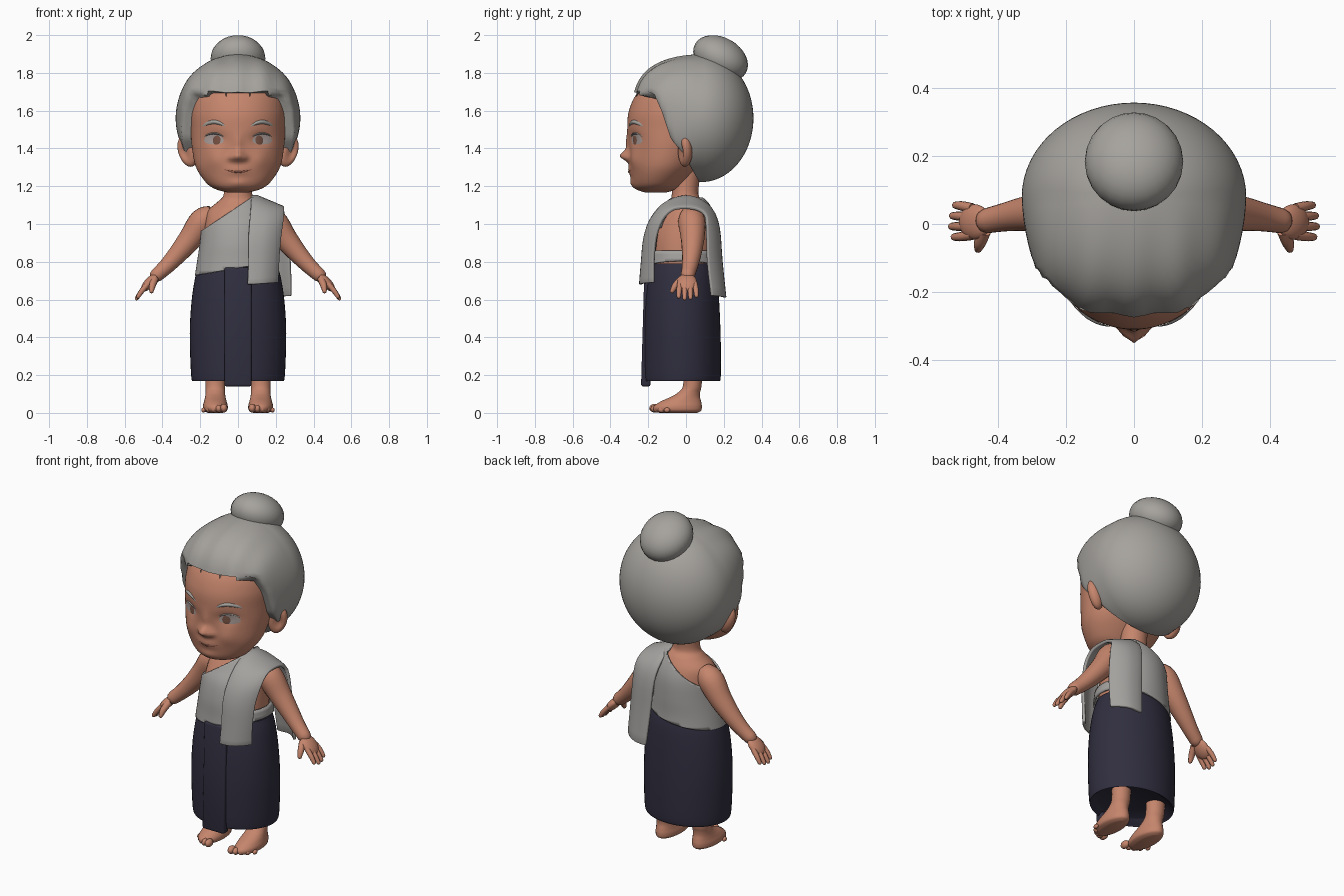
import bpy, bmesh
from math import sin, cos, pi, exp, radians
from mathutils import Vector, Matrix
from mathutils.bvhtree import BVHTree

if "Cube" in bpy.data.objects:
    bpy.data.objects.remove(bpy.data.objects["Cube"])


def material(name, r, g, b):
    m = bpy.data.materials.new(name)
    m.use_nodes = True
    m.diffuse_color = (r, g, b, 1)
    m.node_tree.nodes["Principled BSDF"].inputs["Base Color"].default_value = (r, g, b, 1)
    return m


SKIN = material("warm skin", .56, .235, .15)
HAIR = material("grey hair", .38, .365, .34)
CLOTH = material("grey cloth", .37, .36, .345)
NAVY = material("navy cloth", .03, .028, .05)
LIP = material("lip line", .30, .11, .075)
WHITE = material("eye white", .42, .35, .33)
IRIS = material("brown iris", .2, .09, .06)


def finish(name, bm, mat, angle=60):
    bmesh.ops.recalc_face_normals(bm, faces=bm.faces)
    mesh = bpy.data.meshes.new(name)
    bm.to_mesh(mesh)
    bm.free()
    mesh.materials.append(mat)
    ob = bpy.data.objects.new(name, mesh)
    bpy.context.collection.objects.link(ob)
    bpy.ops.object.select_all(action='DESELECT')
    ob.select_set(True)
    bpy.context.view_layer.objects.active = ob
    bpy.ops.object.shade_smooth_by_angle(angle=radians(angle))
    return ob


def smooth_path(rows, steps):
    """Catmull-Rom interpolation of tuples."""
    out = []
    for i in range(len(rows) - 1):
        a, b, c, d = (Vector(rows[max(0, min(len(rows) - 1, j))]) for j in range(i - 1, i + 3))
        for k in range(steps):
            t = k / steps
            out.append(b + (c - a) * t / 2 + (2 * a - 5 * b + 4 * c - d) * t * t / 2
                       + (3 * b - a - 3 * c + d) * t ** 3 / 2)
    return out + [Vector(rows[-1])]


def skin_rings(rings):
    bm = bmesh.new()
    loops = [[bm.verts.new(p) for p in ring] for ring in rings]
    n = len(loops[0])
    for a, b in zip(loops, loops[1:]):
        for i in range(n):
            bm.faces.new((a[i], a[(i + 1) % n], b[(i + 1) % n], b[i]))
    bm.faces.new(loops[0])
    bm.faces.new(loops[-1])
    return bm


def loft(rows, cx=0, segs=32, steps=5):
    """Stacked ellipses from (z, half width, front y, back y)."""
    rings = []
    for z, rx, yf, yb in smooth_path(rows, steps):
        rings.append([(cx + rx * cos(2 * pi * i / segs),
                       (yf + yb) / 2 + (yb - yf) / 2 * sin(2 * pi * i / segs), z)
                      for i in range(segs)])
    return skin_rings(rings)


def tube(rows, segs=14, steps=4):
    """Round limb along (x, y, z, radius) points, with rounded tip."""
    pts = smooth_path(rows, steps)
    rings = []
    for i, p in enumerate(pts):
        way = (pts[min(i + 1, len(pts) - 1)] - pts[max(i - 1, 0)]).xyz
        q = way.to_track_quat('Z', 'Y')
        rings.append([p.xyz + q @ Vector((cos(2 * pi * k / segs), sin(2 * pi * k / segs), 0)) * p.w
                      for k in range(segs)])
    for f, shrink in ((.5, .85), (.85, .5), (1, .1)):
        rings.append([p.xyz + way.normalized() * p.w * f + (Vector(v) - p.xyz) * shrink
                      for v in rings[len(pts) - 1]])
    return skin_rings(rings)


def ball(center, radii, rot=Matrix(), u=24, v=16):
    bm = bmesh.new()
    m = Matrix.Translation(center) @ rot @ Matrix.Diagonal((*radii, 1))
    bmesh.ops.create_uvsphere(bm, u_segments=u, v_segments=v, radius=1, matrix=m)
    return bm


# Head, with the features pushed out of the front
bm = loft([(1.168, .06, -.22, -.1), (1.185, .12, -.265, -.05), (1.22, .17, -.285, -.01),
           (1.3, .222, -.295, .06), (1.4, .243, -.3, .12), (1.5, .25, -.31, .18),
           (1.6, .252, -.302, .2), (1.7, .23, -.252, .2), (1.77, .15, -.15, .14)], segs=96, steps=9)
BUMPS = [(0, 1.36, .03, .028, .05), (0, 1.42, .02, .05, .015), (.036, 1.35, .016, .016, .02),
         (0, 1.285, .06, .03, .012), (0, 1.215, .05, .025, .01), (.12, 1.34, .05, .05, .012),
         (.12, 1.45, .05, .035, -.016)]
for vert in bm.verts:
    if vert.co.y < -.1:
        x, z = abs(vert.co.x), vert.co.z
        vert.co.y -= sum(h * exp(-((x - bx) / sx) ** 2 - ((z - bz) / sz) ** 2)
                         for bx, bz, sx, sz, h in BUMPS)
face = BVHTree.FromBMesh(bm)
finish("head", bm, SKIN)


def plate(name, cx, cz, rx, rz, bend, lift, mat):
    """Thin lens laid on the face."""
    rings = []
    for r in (1, .8, .5, .2, .02):
        ring = []
        for i in range(24):
            u, w = r * cos(2 * pi * i / 24), r * sin(2 * pi * i / 24)
            x, z = cx + rx * u, cz + rz * w + bend * u * u
            hit = face.ray_cast(Vector((x, -1, z)), Vector((0, 1, 0)))[0]
            ring.append((x, hit.y - .001 - lift * (1 - r * r), z))
        rings.append(ring)
    bm = skin_rings(rings)
    bm.faces.ensure_lookup_table()
    bm.faces.remove(bm.faces[-2])
    finish(name, bm, mat)


plate("mouth", 0, 1.275, .075, .005, .016, .003, LIP)
for s, side in ((1, "left"), (-1, "right")):
    plate(side + "_eye", s * .128, 1.45, .052, .028, -.008, .004, WHITE)
    plate(side + "_iris", s * .115, 1.446, .027, .026, 0, .007, IRIS)
    plate(side + "_eyelid", s * .128, 1.48, .055, .005, -.02, .008, HAIR)
    plate(side + "_eyebrow", s * .128, 1.54, .06, .011, -.022, .009, HAIR)

    # Ear with a hollowed outer side
    rot = Matrix.Rotation(s * radians(18), 4, 'Y') @ Matrix.Rotation(s * radians(25), 4, 'Z')
    bm = ball((s * .268, -.008, 1.385), (.05, .04, .085), rot)
    for vert in bm.verts:
        d = rot.inverted() @ (vert.co - Vector((s * .268, -.008, 1.385)))
        if d.y < 0:
            vert.co.y += .03 * exp(-(d.x / .028) ** 2 - (d.z / .05) ** 2)
    finish(side + "_ear", bm, SKIN)

# Hair: a full mass pulled back behind the hairline
LINE = [(1.2, .08), (1.24, .06), (1.38, -.02), (1.45, -.08), (1.6, -.13), (1.69, -.17)]
bm = bmesh.new()
bmesh.ops.create_uvsphere(bm, u_segments=64, v_segments=56, radius=1)
for vert in bm.verts:
    d = vert.co.copy()
    front = max(0, -d.y)
    n = 2 + .8 * front
    d /= sum(abs(c) ** n for c in d) ** (1 / n)
    d *= 1 + .018 * front * cos(16 * d.x)
    co = Vector((d.x * .33, .08 + d.y * (.36 if d.y < 0 else .277), 1.56 + d.z * .338))
    if co.z < 1.685 + .012 * cos(50 * co.x):
        for (z0, y0), (z1, y1) in zip(LINE, LINE[1:]):
            if z0 <= co.z < z1 or z1 == 1.69 and co.z >= z1:
                co.y = max(co.y, y0 + (y1 - y0) * min(1, (co.z - z0) / (z1 - z0)))
    vert.co = co
finish("hair", bm, HAIR, 80)
finish("hair_bun", ball((0, .183, 1.877), (.145, .155, .11), Matrix.Rotation(radians(-30), 4, 'X')), HAIR)
finish("bun_base", tube([(0, .09, 1.74, .13), (0, .125, 1.8, .105), (0, .15, 1.83, .1)]), HAIR)

# Body and neck
finish("torso", loft([(.74, .19, -.18, .14), (.9, .185, -.185, .15), (1, .175, -.165, .145),
                      (1.07, .16, -.12, .125), (1.12, .105, -.085, .095), (1.16, .075, -.075, .065),
                      (1.28, .075, -.07, .08)]), SKIN)

# Wrapped top, cut along the slanting neckline and hem
bm = loft([(.7, .232, -.222, .176), (.8, .217, -.212, .167), (.9, .202, -.206, .166),
           (1, .191, -.182, .16), (1.07, .176, -.137, .141), (1.14, .118, -.095, .107)], segs=64)
for point, normal in (((.07, 0, 1.14), (-.667, 0, 1)), ((-.22, 0, .73), (.17, 0, -1))):
    bmesh.ops.bisect_plane(bm, geom=bm.verts[:] + bm.edges[:] + bm.faces[:],
                           plane_co=point, plane_no=normal, clear_outer=True)
open_side = [f for f in bm.faces if f.calc_center_median().x > .13 and f.calc_center_median().z > .86]
bmesh.ops.delete(bm, geom=open_side, context='FACES')
ob = finish("wrapped_top", bm, CLOTH)
mod = ob.modifiers.new("thickness", 'SOLIDIFY')
mod.thickness = .01

# Sash over the left shoulder: x, y, z, half width, outer edge shift in y and z
SASH = [(.13, -.24, .68, .08, .07, .01), (.135, -.23, .8, .08, .06, .01),
        (.14, -.218, .92, .085, .06, .01), (.15, -.185, 1.02, .088, .06, 0),
        (.155, -.12, 1.1, .086, .04, -.03), (.155, -.03, 1.14, .086, 0, -.055),
        (.155, .05, 1.135, .086, 0, -.055), (.16, .13, 1.08, .085, -.03, -.03),
        (.175, .17, .98, .085, -.06, 0), (.19, .185, .8, .085, -.07, 0),
        (.2, .205, .61, .08, -.07, .01)]
bm = bmesh.new()
grid = []
for x, y, z, hw, ty, tz in smooth_path(SASH, 3):
    grid.append([bm.verts.new((x + hw * t, y + ty * max(0, t + .4) ** 2 / 1.96,
                               z + tz * max(0, t + .6) / 1.6)) for t in (-1, -.6, -.2, .2, .6, 1)])
for a, b in zip(grid, grid[1:]):
    for i in range(5):
        bm.faces.new((a[i], a[i + 1], b[i + 1], b[i]))
ob = finish("shoulder_sash", bm, CLOTH)
mod = ob.modifiers.new("thickness", 'SOLIDIFY')
mod.thickness, mod.offset = .018, 0
mod = ob.modifiers.new("soft edge", 'BEVEL')
mod.width, mod.segments = .005, 2

# Long skirt with a front pleat
finish("skirt", loft([(.2, .2, -.18, .14), (.175, .235, -.212, .17), (.18, .246, -.222, .183), (.3, .253, -.226, .185),
                      (.45, .255, -.226, .182), (.6, .245, -.22, .175), (.72, .226, -.206, .165),
                      (.79, .205, -.19, .15)], segs=48), NAVY)
bm = bmesh.new()
bmesh.ops.create_cube(bm, size=1, matrix=Matrix.Translation((0, -.213, .455)) @ Matrix.Diagonal((.145, .05, .63, 1)))
for vert in bm.verts:
    if vert.co.z > .5:
        vert.co.y += .018
bmesh.ops.bevel(bm, geom=bm.edges[:], offset=.012, segments=3, affect='EDGES', profile=.5)
finish("front_pleat", bm, NAVY)

# Limbs
for s, side in ((1, "left"), (-1, "right")):
    finish(side + "_arm", tube([(s * .13, .02, 1.05, .05), (s * .185, .03, 1.015, .072),
                                (s * .25, .035, .925, .063), (s * .32, .03, .84, .051),
                                (s * .38, .02, .775, .042), (s * .43, .01, .73, .037)], segs=20), SKIN)
    finish(side + "_palm", ball((s * .468, .006, .69), (.026, .052, .062),
                                Matrix.Rotation(s * radians(-43), 4, 'Y')), SKIN)
    for i, reach in enumerate((.92, 1.05, 1, .85)):
        y = -.032 + .026 * i
        finish(f"{side}_finger_{i + 1}",
               tube([(s * .475, y, .685, .015), (s * (.475 + .035 * reach), y * 1.15, .685 - .04 * reach, .014),
                     (s * (.475 + .058 * reach), y * 1.2, .685 - .075 * reach, .011)], segs=10), SKIN)
    finish(side + "_thumb", tube([(s * .44, -.02, .71, .02), (s * .453, -.055, .675, .018),
                                  (s * .458, -.073, .645, .012)], segs=10), SKIN)
    finish(side + "_foot", loft([(0, .04, -.14, .06), (.012, .062, -.168, .08), (.035, .066, -.17, .084),
                                 (.06, .06, -.135, .08), (.085, .054, -.08, .074), (.11, .051, -.04, .075),
                                 (.15, .052, -.015, .083), (.27, .056, -.015, .09)], cx=s * .12), SKIN)
    for i in range(5):
        r = .023 - .0025 * i
        finish(f"{side}_toe_{i + 1}", ball((s * (.075 + .027 * i), -.165 + .004 * i * i, r + .002),
                                           (r * .85, r * 1.3, r), u=12, v=8), SKIN)
